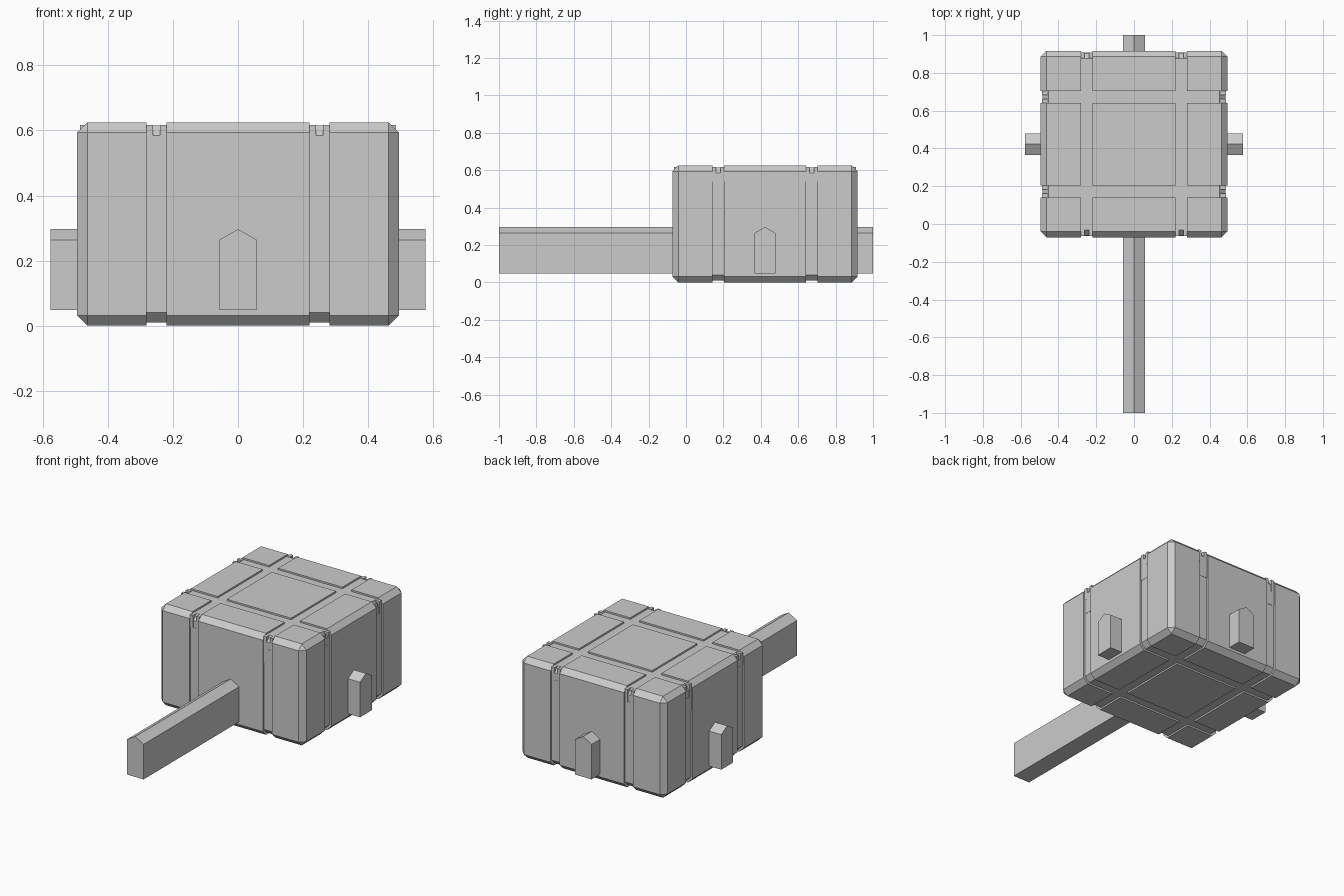
import bpy, bmesh
from mathutils import Vector

if "Cube" in bpy.data.objects:
    bpy.data.objects.remove(bpy.data.objects["Cube"])

CENTRE = Vector((0, 0.4225, 0.3125))
HALF = Vector((0.494, 0.494, 0.3125))
GROOVE_IN, GROOVE_OUT, DEPTH, CHAMFER = 0.219, 0.281, 0.01, 0.031


def finish(name, bm):
    bmesh.ops.recalc_face_normals(bm, faces=bm.faces)
    mesh = bpy.data.meshes.new(name)
    bm.to_mesh(mesh)
    bm.free()
    obj = bpy.data.objects.new(name, mesh)
    bpy.context.collection.objects.link(obj)
    return obj


def box(bm, lo, hi):
    lo, hi = Vector(lo), Vector(hi)
    verts = bmesh.ops.create_cube(bm, size=1)["verts"]
    for v in verts:
        v.co = (lo + hi) / 2 + v.co * (hi - lo)


def in_groove(f):
    c = f.calc_center_median()
    return any(GROOVE_IN < abs(c[i]) < GROOVE_OUT for i in (0, 1))


# Chamfered block with sunken grooves running round it both ways
bm = bmesh.new()
box(bm, -HALF, HALF)
bmesh.ops.bevel(bm, geom=bm.edges[:], offset=CHAMFER, segments=1, affect='EDGES')
for axis in (Vector((1, 0, 0)), Vector((0, 1, 0))):
    for d in (-GROOVE_OUT, -GROOVE_IN, GROOVE_IN, GROOVE_OUT):
        bmesh.ops.bisect_plane(bm, geom=bm.verts[:] + bm.edges[:] + bm.faces[:],
                               plane_co=axis * d, plane_no=axis)
groove = [f for f in bm.faces if in_groove(f)]
new = bmesh.ops.extrude_face_region(bm, geom=groove)["geom"]
for v in (g for g in new if isinstance(g, bmesh.types.BMVert)):
    for i, limit in enumerate((0.4, 0.4, 0.2)):
        if abs(v.co[i]) > limit:
            v.co[i] -= DEPTH if v.co[i] > 0 else -DEPTH
old = [f for f in groove if f.is_valid]
if old:
    bmesh.ops.delete(bm, geom=old, context='FACES')
bmesh.ops.translate(bm, verts=bm.verts, vec=CENTRE)
finish("hammer_head", bm)

# Small lips at the top ends of each groove, and a thin plate below them
lips, plates = bmesh.new(), bmesh.new()


def groove_block(bm, along, side, a, b, inner, outer, z0, z1):
    """Block between a and b across the groove, inner to outer on one side."""
    lo, hi = Vector((0, 0, z0)), Vector((0, 0, z1))
    lo[along], hi[along] = sorted((side * inner, side * outer))
    lo[1 - along], hi[1 - along] = a, b
    shift = Vector((0, CENTRE.y, 0))
    box(bm, lo + shift, hi + shift)


for along in (0, 1):
    for side in (-1, 1):
        for s in (-1, 1):
            a, b = sorted((s * GROOVE_IN, s * GROOVE_OUT))
            groove_block(lips, along, side, a, a + 0.02, 0.455, 0.486, 0.54, 0.616)
            groove_block(lips, along, side, b - 0.02, b, 0.455, 0.486, 0.54, 0.616)
            groove_block(plates, along, side, a, b, 0.478, 0.4855, 0.45, 0.54)
finish("groove_lips", lips)
finish("groove_plates", plates)


# Bars with a ridged top: long handle and short cross pin
def ridged_bar(name, start, end, across):
    bm = bmesh.new()
    w = across * 0.057
    profile = [(-1, 0.048), (1, 0.048), (1, 0.264), (0, 0.297), (-1, 0.264)]
    face = bm.faces.new([bm.verts.new(Vector(start) + w * s + Vector((0, 0, z)))
                         for s, z in profile])
    out = bmesh.ops.extrude_face_region(bm, geom=[face], use_keep_orig=True)["geom"]
    bmesh.ops.translate(bm, verts=[g for g in out if isinstance(g, bmesh.types.BMVert)],
                        vec=Vector(end) - Vector(start))
    return finish(name, bm)


top, back = CENTRE.y + HALF.y - 0.02, CENTRE.y - HALF.y + 0.02
X, Y = Vector((1, 0, 0)), Vector((0, 1, 0))
ridged_bar("handle", (0, -1, 0), (0, back, 0), X)
ridged_bar("handle_end", (0, top, 0), (0, 1, 0), X)
for side, label in ((-1, "left"), (1, "right")):
    ridged_bar("cross_pin_" + label, (side * 0.474, CENTRE.y, 0),
               (side * 0.576, CENTRE.y, 0), Y)
